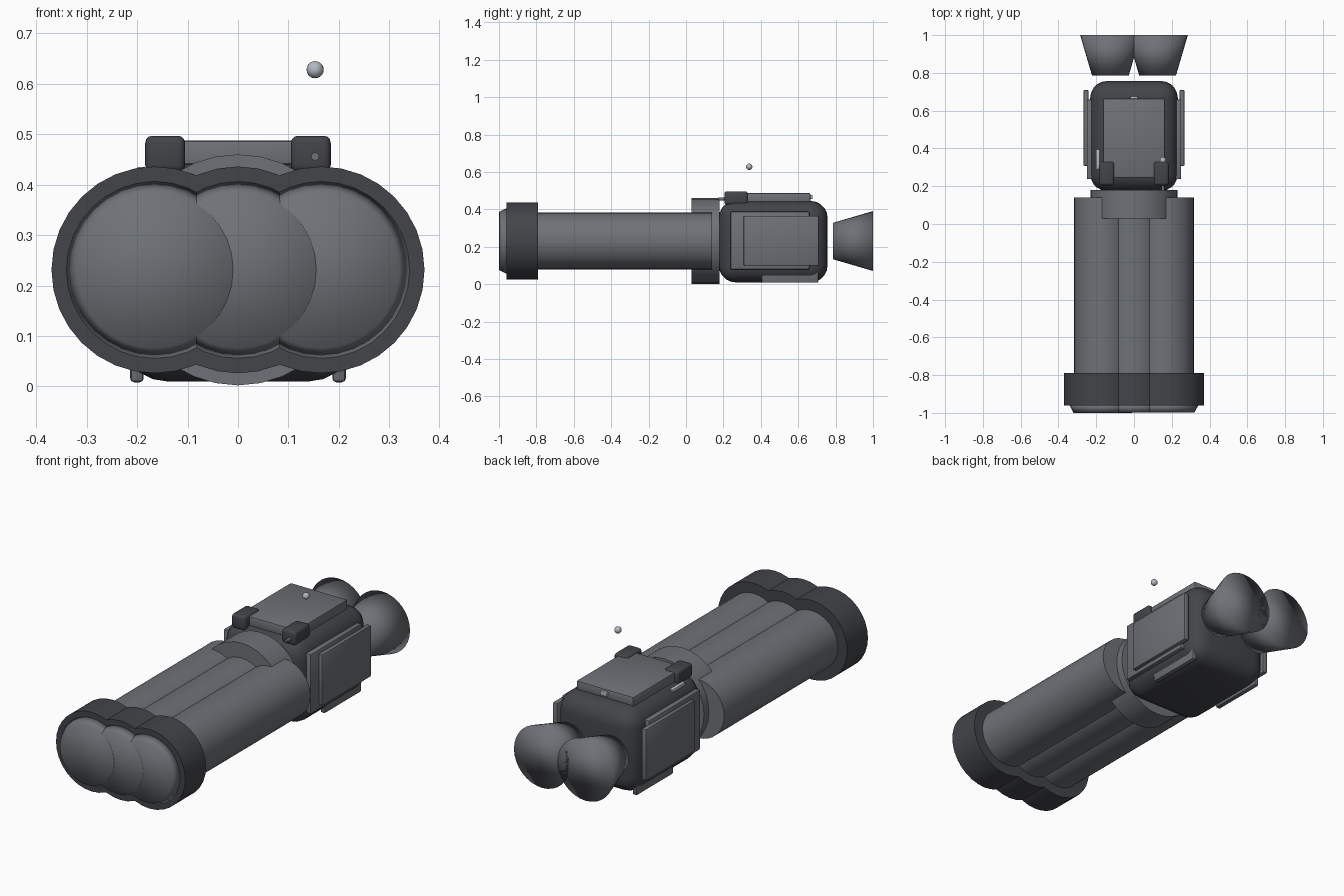
import bpy, bmesh
from math import radians
from mathutils import Matrix

if "Cube" in bpy.data.objects:
    bpy.data.objects.remove(bpy.data.objects["Cube"])

AXIS_Z = 0.231  # height of the optical axis


def material(name, rgb):
    m = bpy.data.materials.new(name)
    m.diffuse_color = (*rgb, 1)
    m.use_nodes = True
    m.node_tree.nodes["Principled BSDF"].inputs["Base Color"].default_value = m.diffuse_color
    return m


DARK = material("dark_rubber", (0.055, 0.058, 0.066))
GREY = material("grey_metal", (0.155, 0.165, 0.182))
LIGHT = material("light_metal", (0.45, 0.49, 0.54))


def finish(bm, name, mat, angle=35):
    bmesh.ops.recalc_face_normals(bm, faces=bm.faces)
    me = bpy.data.meshes.new(name)
    bm.to_mesh(me)
    bm.free()
    me.materials.append(mat)
    ob = bpy.data.objects.new(name, me)
    bpy.context.collection.objects.link(ob)
    bpy.ops.object.select_all(action='DESELECT')
    ob.select_set(True)
    bpy.context.view_layer.objects.active = ob
    if angle is None:
        bpy.ops.object.shade_smooth()
    else:
        bpy.ops.object.shade_smooth_by_angle(angle=radians(angle))
    return ob


def barrel(name, x, y0, y1, r0, r1, mat, z=AXIS_Z, angle=35, segments=32):
    """Closed cylinder or cone running along y."""
    bm = bmesh.new()
    mtx = Matrix.Translation((x, (y0 + y1) / 2, z)) @ Matrix.Rotation(radians(-90), 4, 'X')
    bmesh.ops.create_cone(bm, cap_ends=True, segments=segments, radius1=r0,
                          radius2=r1, depth=y1 - y0, matrix=mtx)
    return finish(bm, name, mat, angle)


def box(name, xs, ys, zs, mat, bevel=0.008, segments=2):
    """Bevelled box from its x, y and z ranges."""
    bm = bmesh.new()
    ranges = (xs, ys, zs)
    mtx = Matrix.Translation([(a + b) / 2 for a, b in ranges]) @ Matrix.Diagonal(
        [b - a for a, b in ranges] + [1])
    bmesh.ops.create_cube(bm, size=1, matrix=mtx)
    bmesh.ops.bevel(bm, geom=bm.edges[:], offset=bevel, segments=segments,
                    profile=0.5, affect='EDGES', clamp_overlap=True)
    return finish(bm, name, mat)


def ball(name, loc, r, mat):
    bm = bmesh.new()
    bmesh.ops.create_uvsphere(bm, u_segments=16, v_segments=10, radius=r,
                              matrix=Matrix.Translation(loc))
    return finish(bm, name, mat, None)


# Three side-by-side tubes with front hoods and lenses
for i, side in enumerate(("left", "middle", "right")):
    x = (i - 1) * 0.165
    barrel(f"{side}_tube", x, -0.96, 0.14, 0.152, 0.152, GREY)
    barrel(f"{side}_hood", x, -0.96, -0.79, 0.205, 0.205, DARK)
    barrel(f"{side}_lens", x, -1.0 + i * 0.0008, -0.955, 0.155, 0.178, GREY, angle=None)

# Collar joining the tubes to the body
barrel("collar", 0, 0.03, 0.18, 0.229, 0.229, GREY)

# Rounded main housing
box("housing", (-0.232, 0.232), (0.175, 0.757), (0.01, 0.445), DARK, 0.09, 5)

# Top cover and its rear latch
box("top_cover", (-0.164, 0.164), (0.245, 0.665), (0.43, 0.488), GREY, 0.008)
box("cover_latch", (-0.02, 0.02), (0.655, 0.677), (0.455, 0.478), LIGHT, 0.004)

# Mirrored parts on both sides
for s, side in ((-1, "left"), (1, "right")):
    def span(a, b):
        return tuple(sorted((s * a, s * b)))
    box(f"{side}_inner_panel", span(0.215, 0.250), (0.237, 0.66), (0.078, 0.388), GREY)
    box(f"{side}_outer_panel", span(0.240, 0.268), (0.307, 0.71), (0.099, 0.366), GREY)
    box(f"{side}_foot_plate", span(0.187, 0.214), (0.405, 0.708), (0.008, 0.30), GREY)
    box(f"{side}_hinge_block", span(0.105, 0.184), (0.205, 0.33), (0.425, 0.497), DARK, 0.014, 3)
    # Flared eyepiece
    barrel(f"{side}_eyepiece", s * 0.125, 0.785, 1.0, 0.097, 0.16, GREY, angle=None)

# Small fittings: side bar, pin and raised knob
box("shoulder_bar", (-0.202, -0.181), (0.29, 0.395), (0.405, 0.435), LIGHT, 0.005)
barrel("hinge_pin", 0.153, 0.175, 0.215, 0.008, 0.008, GREY, z=0.456, segments=12)
ball("knob", (0.153, 0.338, 0.628), 0.017, LIGHT)
